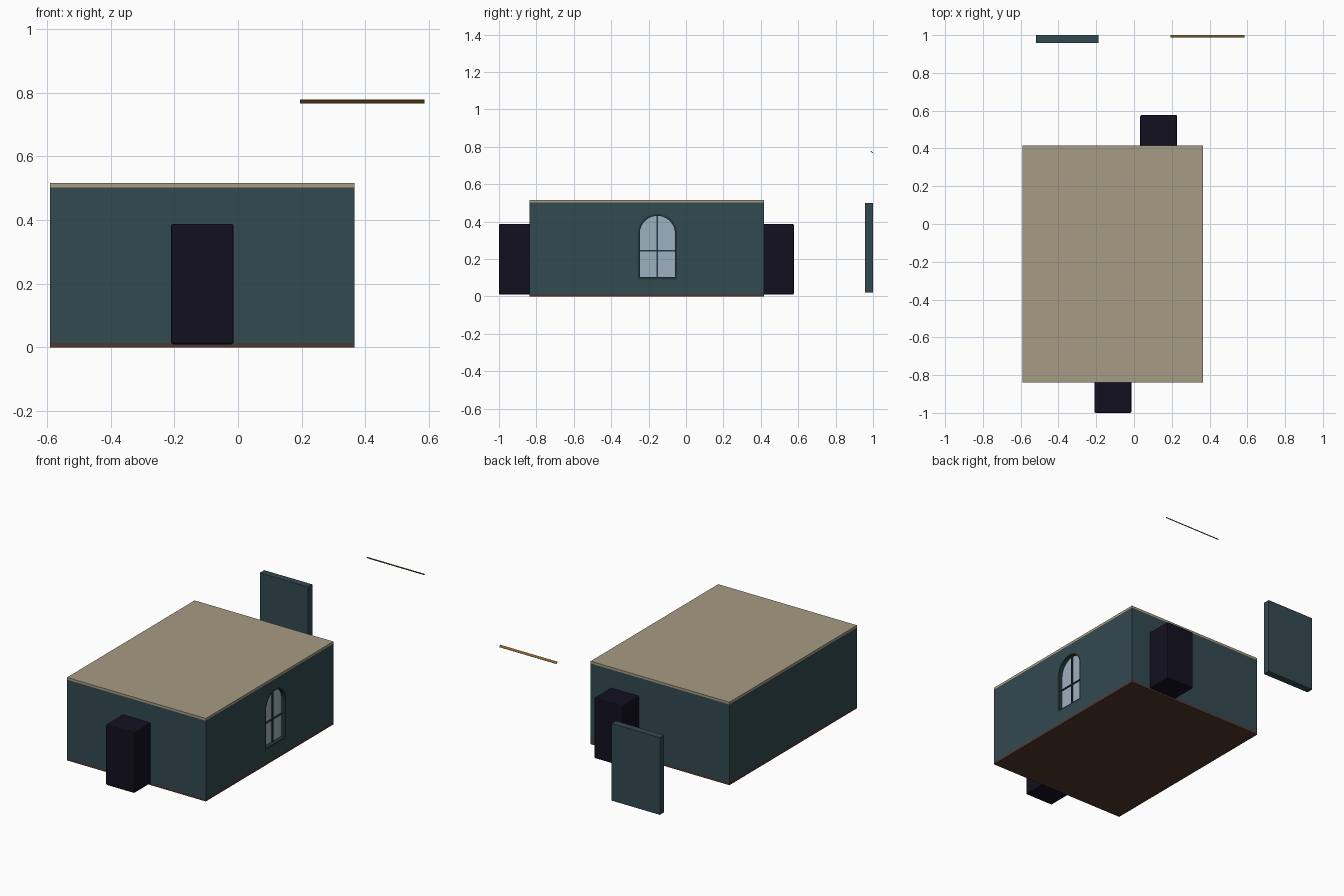
import bpy, bmesh, math

if "Cube" in bpy.data.objects:
    bpy.data.objects.remove(bpy.data.objects["Cube"])


def material(name, rgb):
    """Material from display colour, converted to linear."""
    m = bpy.data.materials.new(name)
    m.diffuse_color = (*[(c / 255) ** 2.2 for c in rgb], 1)
    m.use_nodes = True
    m.node_tree.nodes["Principled BSDF"].inputs["Base Color"].default_value = m.diffuse_color
    return m


TEAL = material("teal_plaster", (54, 75, 81))
TRIM = material("dark_teal", (40, 58, 62))
TAN = material("ceiling_tan", (165, 154, 130))
BROWN = material("floor_brown", (80, 58, 50))
DARK = material("void_dark", (25, 23, 37))
GLASS = material("pale_glass", (155, 175, 190))
GOLD = material("brass", (135, 105, 50))


def finish(name, bm, mat):
    bmesh.ops.recalc_face_normals(bm, faces=bm.faces)
    me = bpy.data.meshes.new(name)
    bm.to_mesh(me)
    bm.free()
    me.materials.append(mat)
    ob = bpy.data.objects.new(name, me)
    bpy.context.collection.objects.link(ob)
    return ob


def box(name, xs, ys, zs, mat, bevel=0):
    """Box given by its limits along each axis."""
    bm = bmesh.new()
    bmesh.ops.create_cube(bm, size=1)
    for v in bm.verts:
        for i, (a, b) in enumerate((xs, ys, zs)):
            v.co[i] = (a + b) / 2 + v.co[i] * (b - a)
    ob = finish(name, bm, mat)
    if bevel:
        mod = ob.modifiers.new("bevel", 'BEVEL')
        mod.width, mod.segments = bevel, 2
    return ob


# Room limits
X0, X1, Y0, Y1 = -0.59, 0.365, -0.838, 0.416
Z0, Z1, T = 0.014, 0.502, 0.045

box("floor", (X0, X1), (Y0, Y1), (0, Z0), BROWN)
box("ceiling", (X0, X1), (Y0, Y1), (Z1, 0.516), TAN)
box("left_wall", (X0, X0 + T), (Y0, Y1), (Z0, Z1), TEAL)
box("front_wall", (X0 + T, X1 - T), (Y0, Y0 + T), (Z0, Z1), TEAL)
box("back_wall", (X0 + T, X1 - T), (Y1 - T, Y1), (Z0, Z1), TEAL)

# Arched window in the right wall
CY, SPRING, SILL, R = -0.153, 0.337, 0.092, 0.105
FRAME = 0.011


def arch(inset=0, n=24):
    r = R - inset
    pts = [(CY - r, SILL + inset), (CY + r, SILL + inset)]
    return pts + [(CY + r * math.cos(math.pi * i / n), SPRING + r * math.sin(math.pi * i / n))
                  for i in range(n + 1)]


def prism(name, loop, xa, xb, mat):
    bm = bmesh.new()
    face = bm.faces.new([bm.verts.new((xa, y, z)) for y, z in loop])
    out = bmesh.ops.extrude_face_region(bm, geom=[face])["geom"]
    for v in out:
        if isinstance(v, bmesh.types.BMVert):
            v.co.x = xb
    return finish(name, bm, mat)


def arch_ring(name, outer, inner, xa, xb, mat):
    bm = bmesh.new()
    rows = [[bm.verts.new((x, y, z)) for y, z in loop]
            for loop, x in ((outer, xa), (outer, xb), (inner, xb), (inner, xa))]
    n = len(outer)
    for k in range(4):
        a, b = rows[k], rows[(k + 1) % 4]
        for i in range(n):
            j = (i + 1) % n
            bm.faces.new((a[i], a[j], b[j], b[i]))
    return finish(name, bm, mat)


wall = box("right_wall", (X1 - T, X1), (Y0, Y1), (Z0, Z1), TEAL)
cutter = prism("window_cutter", arch(), X1 - 2 * T, X1 + T, TEAL)
cutter.hide_render = True
cutter.hide_viewport = True
cut = wall.modifiers.new("window_opening", 'BOOLEAN')
cut.operation, cut.solver, cut.object = 'DIFFERENCE', 'EXACT', cutter
bpy.context.view_layer.objects.active = wall
bpy.ops.object.modifier_apply(modifier=cut.name)
bpy.data.objects.remove(cutter)

arch_ring("window_frame", arch(), arch(FRAME), X1 - T, X1, TRIM)
prism("window_glass", arch(FRAME), X1 - 0.029, X1 - 0.025, GLASS)
box("window_mullion", (X1 - 0.033, X1 - 0.018), (CY - 0.004, CY + 0.004),
    (SILL + FRAME, SPRING + R - FRAME), TRIM)
box("window_crossbar", (X1 - 0.033, X1 - 0.018), (CY - R + FRAME, CY + R - FRAME),
    (0.241, 0.248), TRIM)

# Dark alcoves behind the front and back doorways
box("front_alcove", (-0.21, -0.014), (-1.0, Y0 + 0.02), (0.01, 0.388), DARK, 0.007)
box("back_alcove", (0.033, 0.228), (Y1 - 0.02, 0.577), (0.01, 0.388), DARK, 0.007)

# Detached wall panel and hanging rail behind the room
box("loose_panel", (-0.52, -0.188), (0.957, 1.0), (0.02, 0.5), TEAL)
rail = box("rail", (-0.196, 0.196), (-0.007, 0.007), (-0.002, 0.002), GOLD)
rail.location = (0.39, 0.993, 0.772)
rail.rotation_euler.x = math.radians(-45)
